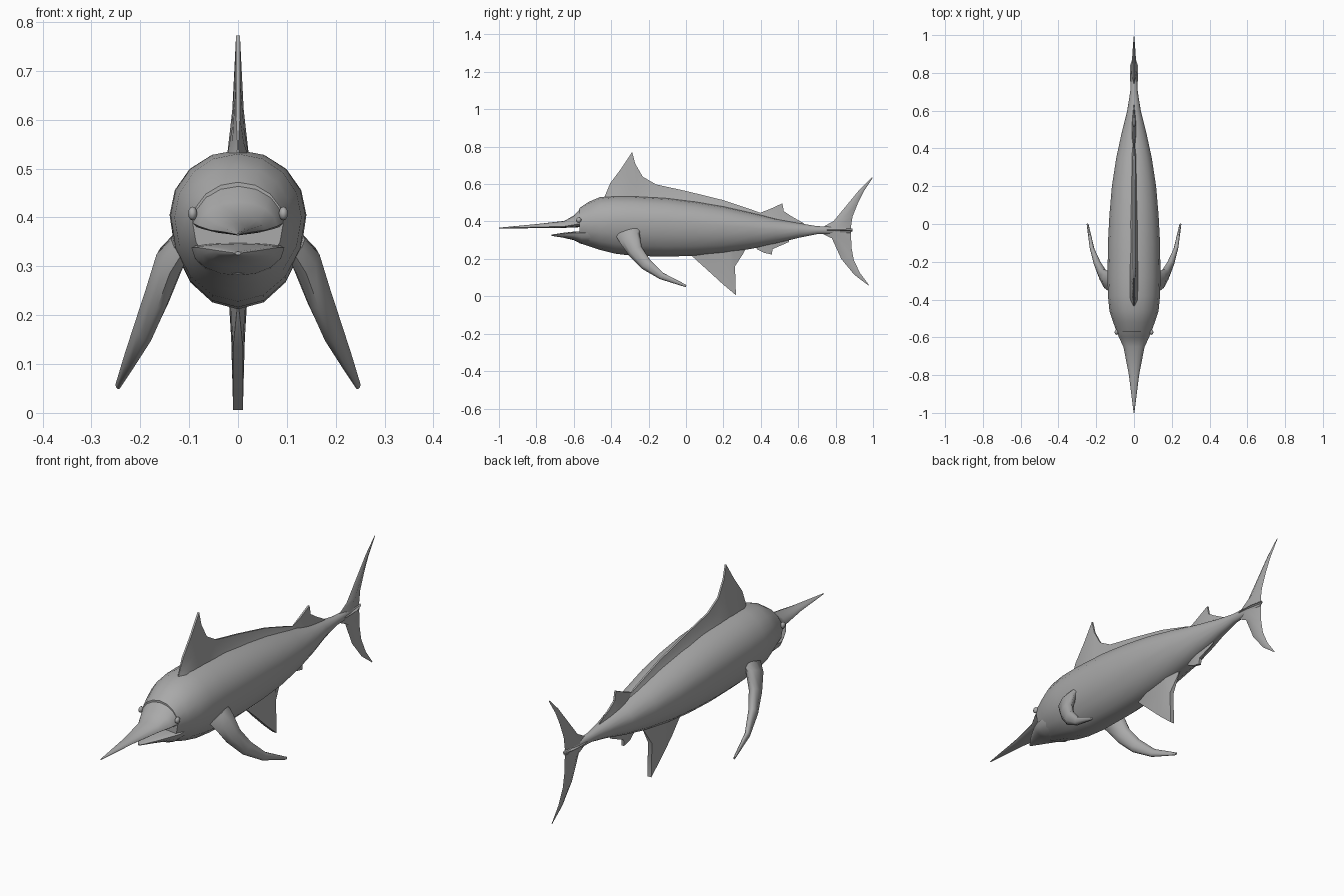
import bpy, bmesh, math
from mathutils import Vector

skin = bpy.data.materials.new("grey_skin")
skin.diffuse_color = (0.4, 0.4, 0.4, 1)


def finish(name, bm, angle=50):
    bmesh.ops.recalc_face_normals(bm, faces=bm.faces)
    me = bpy.data.meshes.new(name)
    bm.to_mesh(me)
    bm.free()
    me.materials.append(skin)
    ob = bpy.data.objects.new(name, me)
    bpy.context.collection.objects.link(ob)
    bpy.ops.object.select_all(action='DESELECT')
    ob.select_set(True)
    bpy.context.view_layer.objects.active = ob
    bpy.ops.object.shade_smooth_by_angle(angle=math.radians(angle))
    return ob


def skin_rings(name, rings, angle=50):
    """Bridge a list of closed point rings and cap both ends."""
    bm = bmesh.new()
    vr = [[bm.verts.new(p) for p in r] for r in rings]
    n = len(vr[0])
    for a, b in zip(vr, vr[1:]):
        for i in range(n):
            j = (i + 1) % n
            bm.faces.new((a[i], a[j], b[j], b[i]))
    bm.faces.new(vr[0])
    bm.faces.new(vr[-1])
    return finish(name, bm, angle)


def loft(name, stations, n=16):
    """Stations along y: (y, top z, widest z, bottom z, half width)."""
    rings = []
    for y, top, mid, bot, hw in stations:
        ring = []
        for i in range(n):
            a = 2 * math.pi * i / n
            s = math.sin(a)
            ring.append((hw * math.cos(a), y, mid + s * (top - mid if s > 0 else mid - bot)))
        rings.append(ring)
    return skin_rings(name, rings)


def fin(name, pairs, root_t, tip_t):
    """Upright wedge fin: (root y, root z, outer y, outer z) pairs, half thicknesses."""
    rings = []
    last = len(pairs) - 1
    for k, (ry, rz, ty, tz) in enumerate(pairs):
        f = 0.2 if k in (0, last) else 1     # thin leading and trailing edges
        r, t = root_t * f, tip_t * f
        my, mz = ry + (ty - ry) * 0.4, rz + (tz - rz) * 0.4
        m = t + (r - t) * 0.4
        rings.append([(-r, ry, rz), (-m, my, mz), (-t, ty, tz),
                      (t, ty, tz), (m, my, mz), (r, ry, rz)])
    return skin_rings(name, rings, 40)


# Body from the mouth to the tail stalk
loft("body", [
    (-0.57, 0.472, 0.39, 0.284, 0.093), (-0.52, 0.505, 0.395, 0.268, 0.110),
    (-0.46, 0.530, 0.400, 0.248, 0.130), (-0.38, 0.538, 0.405, 0.228, 0.138),
    (-0.28, 0.538, 0.405, 0.216, 0.140), (-0.10, 0.527, 0.400, 0.212, 0.138),
    (0.05, 0.508, 0.390, 0.217, 0.130), (0.20, 0.482, 0.378, 0.230, 0.117),
    (0.35, 0.448, 0.365, 0.254, 0.094), (0.48, 0.415, 0.357, 0.282, 0.066),
    (0.60, 0.392, 0.355, 0.312, 0.036), (0.70, 0.375, 0.354, 0.332, 0.020),
    (0.80, 0.372, 0.354, 0.334, 0.015), (0.88, 0.362, 0.350, 0.338, 0.004)])

# Upper jaw with the long bill, and the short lower jaw
loft("bill", [
    (-1.00, 0.367, 0.365, 0.363, 0.002), (-0.80, 0.386, 0.370, 0.364, 0.027),
    (-0.65, 0.403, 0.374, 0.366, 0.056), (-0.60, 0.432, 0.382, 0.368, 0.080),
    (-0.56, 0.474, 0.390, 0.370, 0.096), (-0.50, 0.500, 0.390, 0.370, 0.095)])
loft("lower_jaw", [
    (-0.72, 0.330, 0.327, 0.323, 0.006), (-0.66, 0.339, 0.333, 0.314, 0.047),
    (-0.60, 0.346, 0.338, 0.300, 0.079), (-0.56, 0.348, 0.338, 0.281, 0.095),
    (-0.50, 0.348, 0.338, 0.275, 0.095)])

# Main dorsal fin with its long low ridge
fin("dorsal_fin", [
    (-0.44, 0.52, -0.43, 0.545), (-0.40, 0.52, -0.405, 0.605),
    (-0.35, 0.52, -0.345, 0.685), (-0.31, 0.52, -0.288, 0.772),
    (-0.26, 0.52, -0.272, 0.710), (-0.22, 0.52, -0.232, 0.640),
    (-0.16, 0.51, -0.160, 0.598), (0.00, 0.50, 0.00, 0.563),
    (0.20, 0.46, 0.20, 0.514), (0.36, 0.43, 0.36, 0.460),
    (0.47, 0.40, 0.47, 0.418)], 0.023, 0.004)

# Small rear fins, above and below
fin("rear_dorsal_fin", [
    (0.37, 0.42, 0.38, 0.440), (0.44, 0.40, 0.45, 0.467),
    (0.50, 0.39, 0.515, 0.497), (0.53, 0.385, 0.523, 0.455),
    (0.56, 0.38, 0.56, 0.430), (0.64, 0.37, 0.63, 0.390)], 0.014, 0.004)
fin("rear_lower_fin", [
    (0.36, 0.28, 0.38, 0.252), (0.41, 0.29, 0.415, 0.233),
    (0.45, 0.30, 0.460, 0.223), (0.47, 0.31, 0.462, 0.252),
    (0.55, 0.32, 0.55, 0.290)], 0.012, 0.006)

# Large lower fin
fin("anal_fin", [
    (0.02, 0.25, 0.035, 0.212), (0.10, 0.25, 0.12, 0.135),
    (0.18, 0.25, 0.20, 0.062), (0.23, 0.25, 0.267, 0.006),
    (0.25, 0.25, 0.262, 0.160), (0.32, 0.26, 0.31, 0.235)], 0.020, 0.010)


# Crescent tail: each lobe swept from the stalk to its tip as flat diamonds
def lobe(name, sections):
    rings = []
    for ly, lz, ty, tz, t in sections:
        my, mz = ly * 0.55 + ty * 0.45, lz * 0.55 + tz * 0.45
        rings.append([(0, ly, lz), (t, my, mz), (0, ty, tz), (-t, my, mz)])
    return skin_rings(name, rings, 60)


lobe("tail_upper_lobe", [
    (0.70, 0.350, 0.885, 0.345, 0.014), (0.735, 0.372, 0.882, 0.370, 0.014),
    (0.79, 0.403, 0.890, 0.425, 0.013), (0.87, 0.500, 0.920, 0.500, 0.009),
    (0.93, 0.573, 0.950, 0.560, 0.006), (0.995, 0.636, 0.998, 0.632, 0.001)])
lobe("tail_lower_lobe", [
    (0.70, 0.355, 0.885, 0.360, 0.014), (0.735, 0.332, 0.882, 0.335, 0.014),
    (0.78, 0.310, 0.885, 0.260, 0.013), (0.83, 0.200, 0.897, 0.195, 0.009),
    (0.90, 0.115, 0.930, 0.125, 0.006), (0.975, 0.058, 0.977, 0.062, 0.001)])

# Paired side parts
for side, tag in ((1, "left"), (-1, "right")):
    # Curved pectoral fin: centre, half chord (y, z), half thickness in x
    rings = []
    for x, y, z, cy, cz, t in [
            (0.115, -0.310, 0.345, 0.066, 0.020, 0.022),
            (0.140, -0.300, 0.310, 0.052, 0.025, 0.027),
            (0.165, -0.270, 0.240, 0.034, 0.024, 0.024),
            (0.192, -0.215, 0.172, 0.022, 0.024, 0.020),
            (0.222, -0.130, 0.108, 0.010, 0.016, 0.012),
            (0.246, 0.000, 0.055, 0.002, 0.006, 0.005)]:
        ring = []
        for i in range(8):
            a = math.pi * i / 4
            c, s = math.cos(a), math.sin(a)
            ring.append((side * (x + t * s), y + cy * c, z + cz * c + 0.5 * t * s))
        rings.append(ring)
    skin_rings(tag + "_pectoral_fin", rings, 70)

    # Eye bump
    bm = bmesh.new()
    bmesh.ops.create_uvsphere(bm, u_segments=10, v_segments=6, radius=0.014)
    for v in bm.verts:
        v.co = Vector((v.co.x * 0.7 + side * 0.093, v.co.y - 0.573, v.co.z + 0.408))
    finish(tag + "_eye", bm)

    # Keel on the tail stalk
    skin_rings(tag + "_keel", [
        [(0, y, 0.362), (side * w, y, 0.354), (0, y, 0.346)]
        for y, w in ((0.70, 0.012), (0.77, 0.022), (0.84, 0.020), (0.89, 0.004))])
